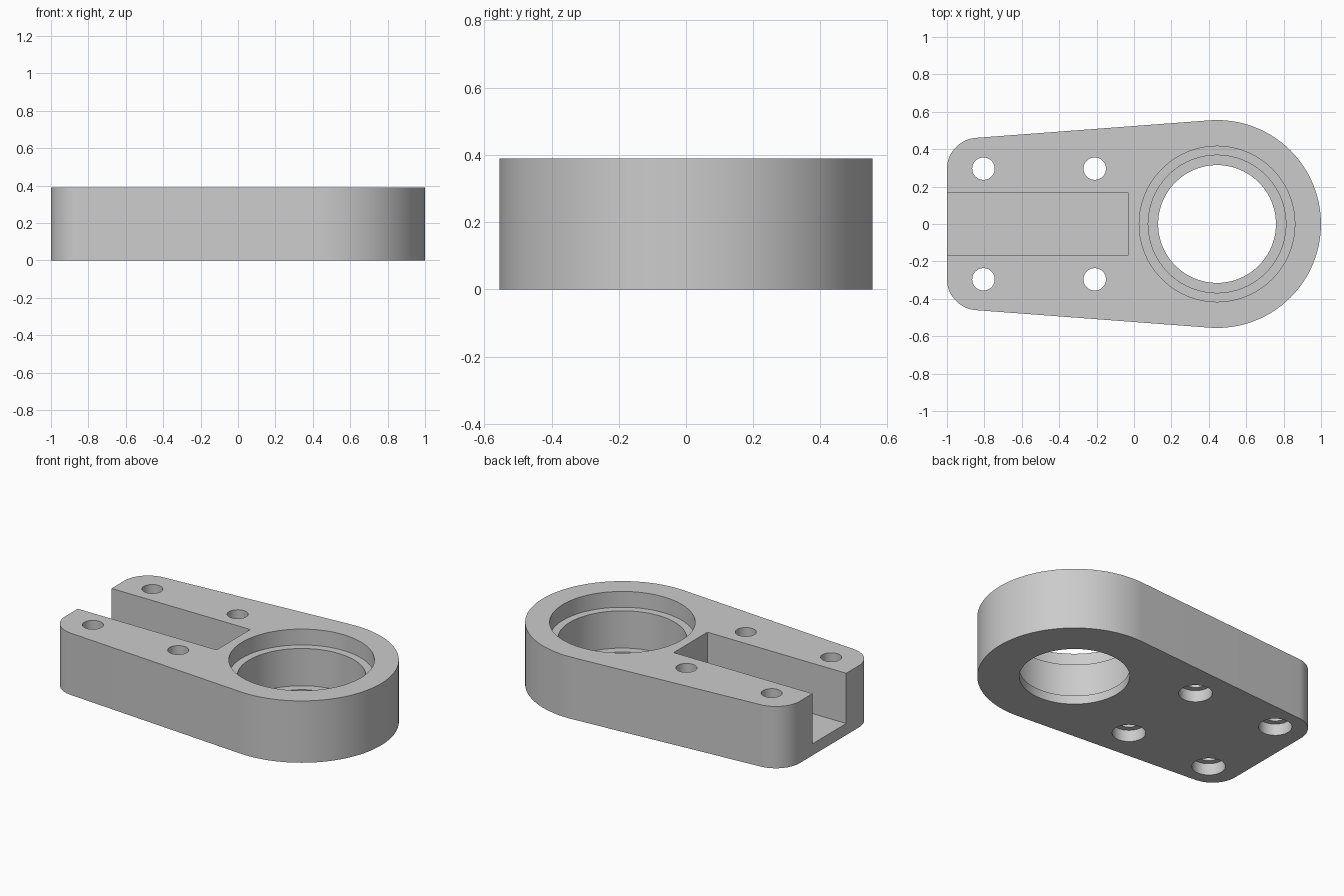
import bpy, bmesh, math

if "Cube" in bpy.data.objects:
    bpy.data.objects.remove(bpy.data.objects["Cube"])

H = 0.39                      # plate height
CX, R = 0.444, 0.5556         # big round end
FX, FY, FR = -0.833, 0.294, 0.167   # small rounded corners


def arc(cx, cy, r, a0, a1, n):
    return [(cx + r * math.cos(a0 + (a1 - a0) * i / n),
             cy + r * math.sin(a0 + (a1 - a0) * i / n)) for i in range(n + 1)]


def make_object(name, bm):
    bmesh.ops.recalc_face_normals(bm, faces=bm.faces)
    mesh = bpy.data.meshes.new(name)
    bm.to_mesh(mesh)
    bm.free()
    ob = bpy.data.objects.new(name, mesh)
    bpy.context.collection.objects.link(ob)
    return ob


def prism(name, outline, z0, z1):
    """Extrude a flat outline upward."""
    bm = bmesh.new()
    face = bm.faces.new([bm.verts.new((x, y, z0)) for x, y in outline])
    top = bmesh.ops.extrude_face_region(bm, geom=[face])["geom"]
    bmesh.ops.translate(bm, vec=(0, 0, z1 - z0),
                        verts=[v for v in top if isinstance(v, bmesh.types.BMVert)])
    return make_object(name, bm)


def stepped_cutter(name, x, y, profile, n):
    """Closed turned solid from (radius, z) steps."""
    bm = bmesh.new()
    rings = [[bm.verts.new((px, py, z)) for px, py in arc(x, y, r, 0, 2 * math.pi, n)[:-1]]
             for r, z in profile]
    for a, b in zip(rings, rings[1:]):
        for i in range(n):
            j = (i + 1) % n
            bm.faces.new((a[i], a[j], b[j], b[i]))
    bm.faces.new(rings[0])
    bm.faces.new(rings[-1])
    return make_object(name, bm)


# Tapered plate: large round end, straight flanks tangent to both arcs
d = math.hypot(CX - FX, FY)
tilt = math.atan2(-FY, CX - FX) + math.acos((FR - R) / d)   # flank normal angle
outline = (arc(CX, 0, R, -tilt, tilt, 96)
           + arc(FX, FY, FR, tilt, math.pi, 20)
           + arc(FX, -FY, FR, math.pi, 2 * math.pi - tilt, 20))
plate = prism("bracket_plate", outline, 0, H)

# Cutters: open slot, stepped bore, four holes counterbored from below
cutters = [
    prism("slot_cutter", [(-1.2, -0.168), (-0.032, -0.168), (-0.032, 0.168), (-1.2, 0.168)],
          0.073, H + 0.1),
    stepped_cutter("bore_cutter", CX, 0,
                   [(0.315, -0.1), (0.315, 0.055), (0.368, 0.055), (0.368, 0.29),
                    (0.416, 0.29), (0.416, H + 0.1)], 96),
]
for x in (-0.805, -0.21):
    for y in (-0.296, 0.296):
        cutters.append(stepped_cutter("bolt_hole_cutter", x, y,
                       [(0.096, -0.1), (0.096, 0.074), (0.06, 0.074), (0.06, H + 0.1)], 40))

bpy.context.view_layer.objects.active = plate
plate.select_set(True)
for c in cutters:
    mod = plate.modifiers.new("cut", "BOOLEAN")
    mod.operation = "DIFFERENCE"
    mod.solver = "EXACT"
    mod.object = c
    bpy.ops.object.modifier_apply(modifier=mod.name)
for c in cutters:
    bpy.data.objects.remove(c)

# One plain grey finish
grey = bpy.data.materials.new("plain_grey")
grey.diffuse_color = (0.6, 0.6, 0.6, 1)
grey.use_nodes = True
grey.node_tree.nodes["Principled BSDF"].inputs["Base Color"].default_value = grey.diffuse_color
plate.data.materials.clear()
plate.data.materials.append(grey)
for p in plate.data.polygons:
    p.material_index = 0

bpy.ops.object.select_all(action="DESELECT")
plate.select_set(True)
bpy.ops.object.shade_smooth_by_angle(angle=math.radians(30))
